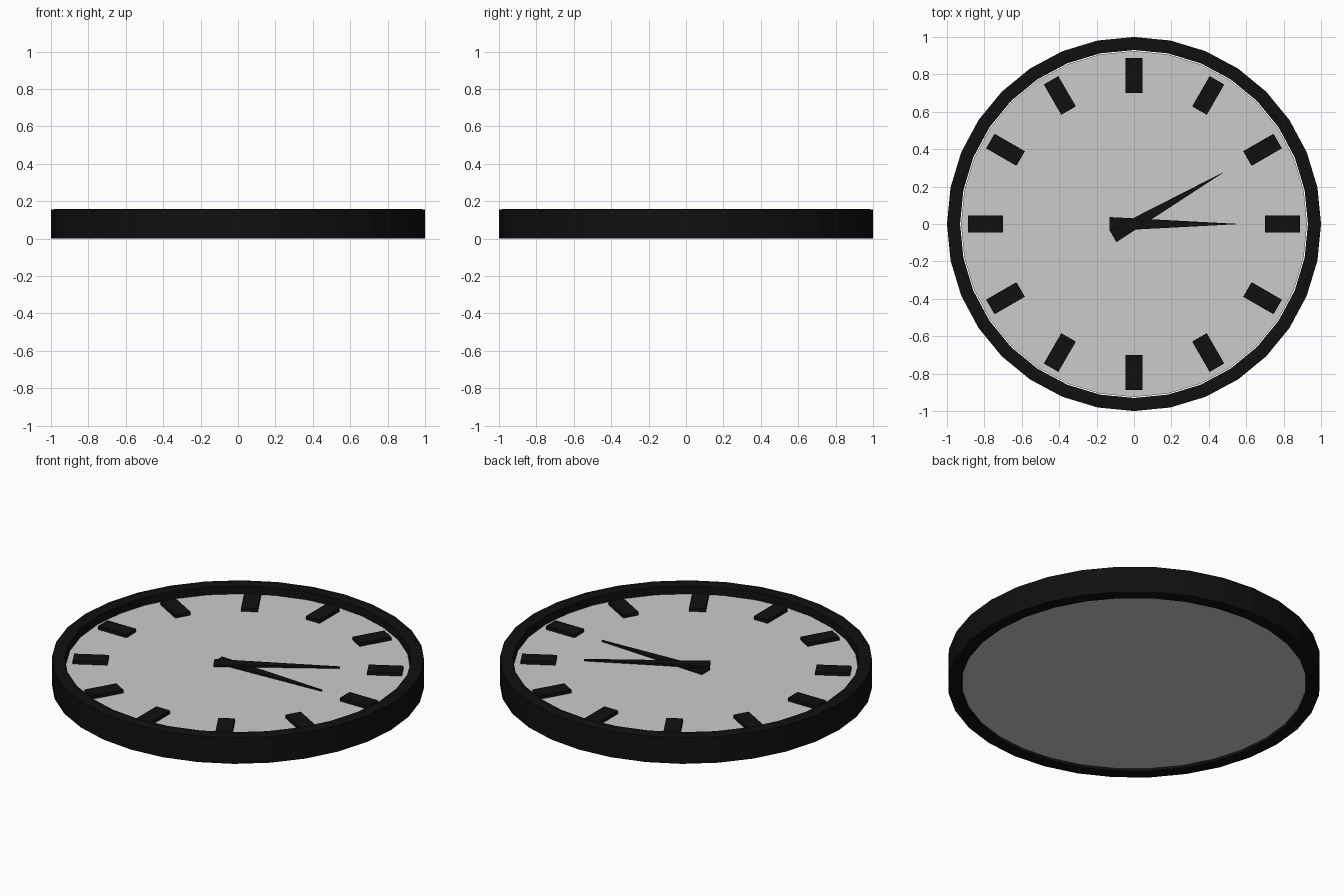
import bpy, bmesh
from math import cos, sin, pi, radians

if "Cube" in bpy.data.objects:
    bpy.data.objects.remove(bpy.data.objects["Cube"])

SIDES = 32

black = bpy.data.materials.new("black")
black.diffuse_color = (0.005, 0.005, 0.005, 1)
black.use_nodes = True
black.node_tree.nodes["Principled BSDF"].inputs["Base Color"].default_value = black.diffuse_color


def make_object(name, bm, material=None):
    bmesh.ops.recalc_face_normals(bm, faces=bm.faces)
    mesh = bpy.data.meshes.new(name)
    bm.to_mesh(mesh)
    bm.free()
    if material:
        mesh.materials.append(material)
    obj = bpy.data.objects.new(name, mesh)
    bpy.context.collection.objects.link(obj)
    return obj


def ring(name, profile, material):
    """Revolve a closed (radius, z) profile around z."""
    bm = bmesh.new()
    loops = [[bm.verts.new((r * cos(2 * pi * i / SIDES), r * sin(2 * pi * i / SIDES), z))
              for r, z in profile] for i in range(SIDES)]
    n = len(profile)
    for i in range(SIDES):
        a, b = loops[i], loops[(i + 1) % SIDES]
        for j in range(n):
            k = (j + 1) % n
            bm.faces.new((a[j], b[j], b[k], a[k]))
    return make_object(name, bm, material)


def plate(name, outline, z0, z1, angle=0, material=None):
    """Extrude a flat outline from z0 to z1, turned about z."""
    c, s = cos(angle), sin(angle)
    bm = bmesh.new()
    base = bm.faces.new([bm.verts.new((x * c - y * s, x * s + y * c, z0)) for x, y in outline])
    top = bmesh.ops.extrude_face_region(bm, geom=[base], use_keep_orig=True)
    verts = [v for v in top["geom"] if isinstance(v, bmesh.types.BMVert)]
    bmesh.ops.translate(bm, verts=verts, vec=(0, 0, z1 - z0))
    return make_object(name, bm, material)


# Outer case with a very slight ridge along its top
ring("case_rim", [(1.0, 0), (1.0, 0.155), (0.963, 0.159), (0.93, 0.155), (0.93, 0)], black)

# Dial, recessed on both sides
dial = [(0.925 * cos(2 * pi * i / SIDES), 0.925 * sin(2 * pi * i / SIDES)) for i in range(SIDES)]
plate("dial", dial, 0.012, 0.11)

# Twelve hour markers
marker = [(0.70, -0.045), (0.887, -0.045), (0.887, 0.045), (0.70, 0.045)]
for h in range(12):
    plate(f"hour_marker_{h + 1}", marker, 0.105, 0.13, h * pi / 6, black)

# Tapered hands, one stacked over the other
hand = [(-0.13, -0.037), (0.55, -0.001), (0.55, 0.001), (-0.13, 0.037)]
plate("hour_hand", hand, 0.109, 0.121, 0, black)
plate("minute_hand", hand, 0.121, 0.133, radians(30), black)
